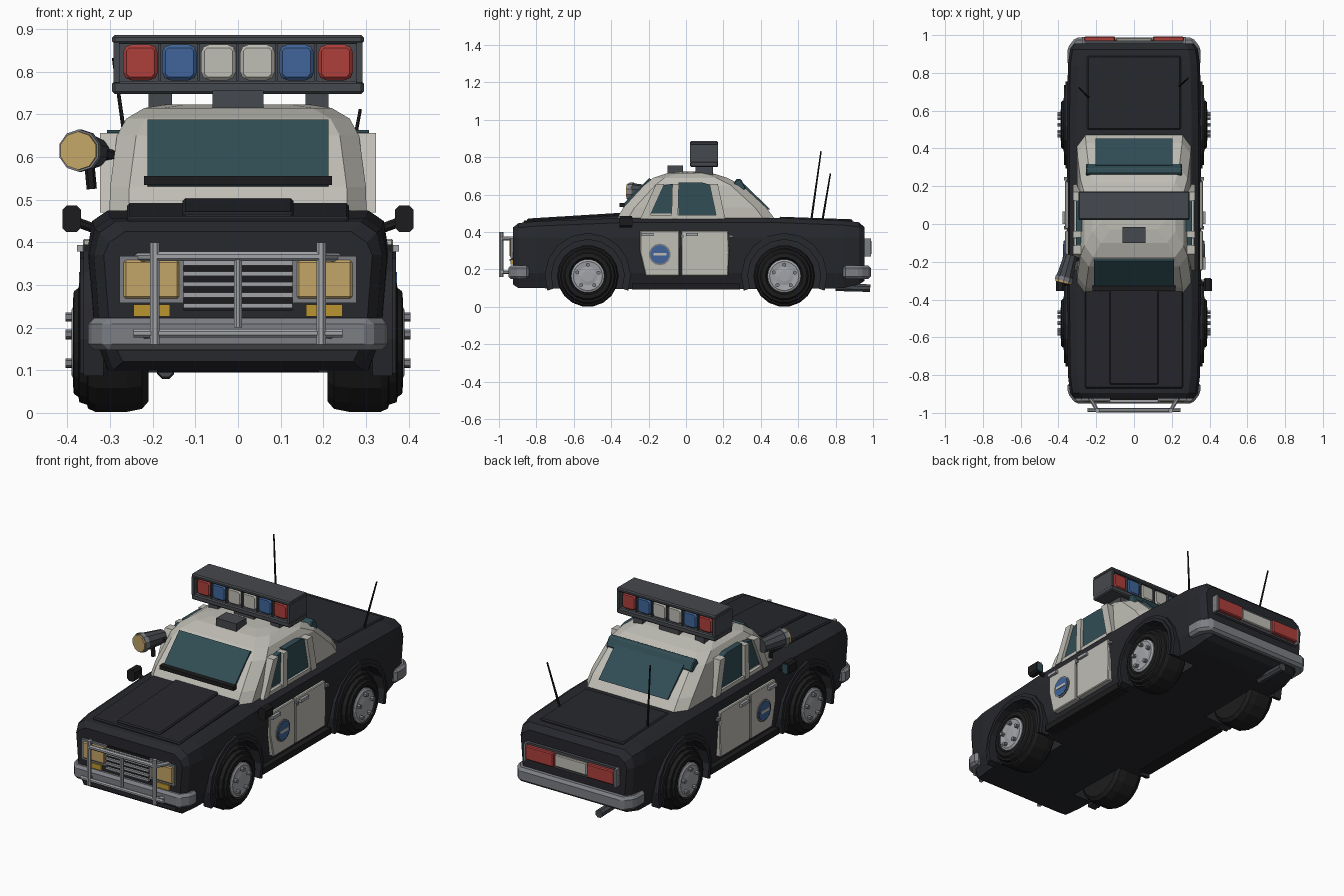
import bpy, bmesh, math
from mathutils import Vector

if "Cube" in bpy.data.objects:
    bpy.data.objects.remove(bpy.data.objects["Cube"])


def mat(name, r, g, b):
    m = bpy.data.materials.new(name)
    m.diffuse_color = (r, g, b, 1)
    m.use_nodes = True
    m.node_tree.nodes["Principled BSDF"].inputs["Base Color"].default_value = m.diffuse_color
    return m


BLACK = mat("black_paint", .02, .021, .026)
RUBBER = mat("rubber", .012, .012, .013)
WHITE = mat("white_paint", .52, .51, .46)
GLASS = mat("glass", .03, .075, .09)
DARK = mat("dark_grey", .06, .065, .075)
STEEL = mat("steel", .2, .21, .23)
CHROME = mat("light_steel", .36, .37, .39)
RED = mat("red", .42, .05, .045)
BLUE = mat("blue", .05, .13, .32)
YELLOW = mat("lens_yellow", .55, .38, .14)
AMBER = mat("amber", .5, .3, .03)


def loft(name, rings, m, bevel=0):
    """Skin closed rings of points and cap both ends."""
    bm = bmesh.new()
    vs = [[bm.verts.new(p) for p in r] for r in rings]
    n = len(vs[0])
    for a, b in zip(vs, vs[1:]):
        for i in range(n):
            j = (i + 1) % n
            bm.faces.new((a[i], a[j], b[j], b[i]))
    bm.faces.new(vs[0])
    bm.faces.new(vs[-1])
    bmesh.ops.recalc_face_normals(bm, faces=bm.faces)
    me = bpy.data.meshes.new(name)
    bm.to_mesh(me)
    bm.free()
    ob = bpy.data.objects.new(name, me)
    bpy.context.collection.objects.link(ob)
    me.materials.append(m)
    if bevel:
        mod = ob.modifiers.new("bevel", "BEVEL")
        mod.width, mod.segments = bevel, 1
    return ob


def prism(name, pts, a, b, axis, m, bevel=0):
    """Extrude a 2D outline along axis 0 (y,z), 1 (x,z) or 2 (x,y)."""
    def ring(t):
        return [[*p[:axis], t, *p[axis:]] for p in pts]
    return loft(name, [ring(a), ring(b)], m, bevel)


def box(name, x, y, z, m, bevel=0):
    return prism(name, [(x[0], y[0]), (x[1], y[0]), (x[1], y[1]), (x[0], y[1])], *z, 2, m, bevel)


def rod(name, p, q, r, m, n=8, r2=None):
    p, q = Vector(p), Vector(q)
    rot = (q - p).to_track_quat('Z', 'Y')
    def ring(c, rad):
        return [c + rot @ Vector((rad * math.cos(t), rad * math.sin(t), 0))
                for t in (math.tau * (i + .5) / n for i in range(n))]
    return loft(name, [ring(p, r), ring(q, r if r2 is None else r2)], m)


def octagon(cx, cz, w, h, c):
    return [(cx + sx * (w - a), cz + sz * (h - b)) for sx, sz, a, b in
            ((1, 1, c, 0), (1, 1, 0, c), (1, -1, 0, c), (1, -1, c, 0),
             (-1, -1, c, 0), (-1, -1, 0, c), (-1, 1, 0, c), (-1, 1, c, 0))]


# Body shell: stations of y, half width, bottom, top
rings = []
for y, w, zb, zt in ((-.925, .315, .12, .425), (-.895, .338, .1, .448), (-.8, .35, .1, .457),
                     (-.35, .355, .095, .475), (.5, .355, .095, .475), (.84, .35, .1, .462),
                     (.925, .338, .12, .452), (.955, .315, .14, .425)):
    half = [(w - .045, zb), (w - .015, .18), (w, .37), (w - .013, zt - .025), (w - .05, zt)]
    rings.append([(x, y, z) for x, z in half] + [(-x, y, z) for x, z in reversed(half)])
body = loft("body", rings, BLACK)

# Wheels, wheel wells and arch flares
for s in (-1, 1):
    for y, end in ((-.525, "front"), (.525, "rear")):
        cut = rod("wheel_well_cutter", (s * .19, y, .165), (s * .5, y, .165), .197, BLACK, 20)
        cut.hide_render = True
        cut.hide_set(True)
        mod = body.modifiers.new("well", "BOOLEAN")
        mod.operation, mod.object, mod.solver = "DIFFERENCE", cut, "EXACT"

        def ring(x, r, n=18):
            return [(s * x, y + r * math.cos(math.tau * i / n), .165 + r * math.sin(math.tau * i / n))
                    for i in range(n)]
        loft(end + "_tyre", [ring(*p) for p in
             ((.21, .1), (.21, .14), (.225, .158), (.26, .165), (.335, .165), (.352, .157),
              (.354, .148), (.372, .142), (.374, .13), (.385, .122), (.387, .1), (.375, .092))], RUBBER)
        loft(end + "_hubcap", [ring(.36, .09), ring(.384, .09), ring(.39, .078), ring(.386, .05),
                               ring(.39, .03)], CHROME)
        for k in range(5):
            t = math.tau * k / 5 + .3
            c = (y + .06 * math.cos(t), .165 + .06 * math.sin(t))
            rod("lug_nut", (s * .38, *c), (s * .405, *c), .011, STEEL, 6)
        arc = [math.radians(-20 + 22 * i) for i in range(11)]
        for r0, r1, x in ((.195, .212, .37), (.21, .23, .362)):
            pts = [(y + r1 * math.cos(t), .165 + r1 * math.sin(t)) for t in arc]
            pts += [(y + r0 * math.cos(t), .165 + r0 * math.sin(t)) for t in reversed(arc)]
            prism(end + "_arch_flare", pts, s * .315, s * x, 0, BLACK)

# Hood and trunk panels
prism("hood", [(-.87, .44), (-.87, .461), (-.32, .495), (-.32, .45)], -.26, .26, 0, BLACK, .006)
prism("hood_bulge", [(-.85, .45), (-.85, .472), (-.33, .504), (-.33, .45)], -.13, .13, 0, BLACK, .006)
prism("trunk_lid", [(.5, .45), (.5, .482), (.89, .468), (.89, .44)], -.248, .248, 0, BLACK, .006)

# Cabin: levels of z, front y, rear y, half width
rings = []
for z, f, b, w in ((.45, -.385, .49, .302), (.53, -.335, .43, .3), (.65, -.225, .3, .284),
                   (.69, -.175, .22, .262), (.715, -.1, .14, .22), (.723, -.03, .07, .17)):
    c, d = .045, .06
    rings.append([(w - c, f, z), (w, f + d, z), (w, b - d, z), (w - c, b, z),
                  (c - w, b, z), (-w, b - d, z), (-w, f + d, z), (c - w, f, z)])
loft("cabin", rings, WHITE)

# Windows, wiper cowl and rear visor
prism("windshield", [(-.344, .54), (-.334, .53), (-.185, .68), (-.197, .688)], -.212, .212, 0, GLASS)
prism("rear_window", [(.452, .52), (.425, .52), (.29, .64), (.312, .655)], -.205, .205, 0, GLASS)
box("wiper_cowl", (-.22, .22), (-.355, -.325), (.535, .556), RUBBER)
prism("rear_visor", [(.25, .65), (.27, .685), (.295, .682), (.32, .635), (.305, .62)],
      -.255, .255, 0, GLASS, .005)
for s in (-1, 1):
    prism("front_side_window", [(-.205, .5), (-.07, .5), (-.07, .658), (-.13, .65)], s * .26, s * .307, 0, GLASS)
    prism("rear_side_window", [(-.04, .49), (.195, .49), (.14, .65), (.09, .664), (-.04, .664)],
          s * .26, s * .307, 0, GLASS)
    for y0, y1, w in ((-.245, -.16, .045), (-.078, -.073, .035), (.165, .125, .045)):
        prism("window_pillar", [(y0, .47), (y0 + w, .47), (y1 + w, .657), (y1, .657)],
              s * .265, s * .324, 0, WHITE)
    prism("window_sill", [(-.24, .47), (.2, .47), (.195, .49), (-.235, .49)], s * .28, s * .318, 0, WHITE)

    # Doors, handles and badge
    prism("front_door", [(-.245, .29), (-.215, .165), (-.035, .165), (-.035, .408), (-.245, .408)],
          s * .32, s * .364, 0, WHITE, .004)
    prism("rear_door", [(-.025, .165), (.225, .165), (.23, .29), (.225, .408), (-.025, .408)],
          s * .32, s * .364, 0, WHITE, .004)
    for y in (-.24, .0):
        box("door_handle", sorted((s * .35, s * .378)), (y, y + .065), (.378, .394), CHROME)
    for y in (-.03, .23):
        box("door_hinge", sorted((s * .35, s * .37)), (y, y + .02), (.37, .385), STEEL)
    rod("badge_rim", (s * .35, -.14, .28), (s * .369, -.14, .28), .058, STEEL, 14)
    rod("badge", (s * .35, -.14, .28), (s * .373, -.14, .28), .05, BLUE, 14)
    box("badge_stripe", sorted((s * .36, s * .376)), (-.175, -.105), (.274, .288), WHITE)
    box("rocker_panel", sorted((s * .28, s * .35)), (-.29, .29), (.092, .125), RUBBER)

    # Wing mirrors
    rod("mirror_arm", (s * .33, -.31, .43), (s * .385, -.32, .45), .012, RUBBER)
    prism("mirror", octagon(s * .39, .455, .022, .031, .01), -.355, -.29, 1, RUBBER)
    prism("mirror_glass", octagon(s * .39, .455, .017, .025, .008), -.295, -.285, 1, GLASS)

    # Headlights, indicators and tail lights
    x = sorted((s * .128, s * .278))
    box("headlight_frame", x, (-.937, -.88), (.258, .368), STEEL)
    box("headlight", (x[0] + .01, x[1] - .01), (-.943, -.89), (.268, .358), YELLOW, .005)
    box("indicator", sorted((s * .16, s * .245)), (-.937, -.88), (.226, .254), AMBER)
    box("tail_light", sorted((s * .1, s * .265)), (.93, .992), (.28, .355), RED, .005)
    box("tail_light_end", sorted((s * .263, s * .275)), (.93, .99), (.27, .365), STEEL)

    # Crash bar sides
    rod("crash_bar_upright", (s * .195, -.988, .16), (s * .195, -.988, .4), .012, CHROME)
    for z in (.365, .185):
        rod("crash_bar_stay", (s * .195, -.985, z), (s * .245, -.9, z), .011, CHROME)

# Grille and tail panel
box("grille_back", (-.128, .128), (-.932, -.88), (.24, .368), RUBBER)
for k in range(5):
    box("grille_slat", (-.128, .128), (-.944, -.9), (.246 + k * .025, .257 + k * .025), CHROME)
box("tail_panel", (-.275, .275), (.92, .972), (.27, .365), DARK)
box("number_plate", (-.095, .095), (.93, .984), (.285, .35), WHITE, .004)

# Crash bar cross pieces
rod("crash_bar_top", (-.195, -.988, .367), (.195, -.988, .367), .012, CHROME)
rod("crash_bar_bottom", (-.245, -.985, .187), (.245, -.985, .187), .011, CHROME)
rod("crash_bar_middle", (0, -.988, .2), (0, -.988, .36), .01, CHROME)

# Bumpers
for name, f, y in (("front_bumper", -1, .95), ("rear_bumper", 1, .988)):
    outline = [(.352, .84), (.352, y - .055), (.31, y), (-.31, y), (-.352, y - .055), (-.352, .84)]
    prism(name, [(x, f * v) for x, v in outline], .148, .222, 2, STEEL, .014)
rod("exhaust_pipe", (-.17, .8, .105), (-.17, .985, .1), .022, DARK)

# Light bar
for name, z0, z1 in (("light_bar_base", .748, .778), ("light_bar_top", .865, .886)):
    box(name, (-.295, .295), (.022, .172), (z0, z1), DARK, .006)
for s in (-1, 1):
    prism("light_bar_end", octagon(.097, .822, .075, .062, .015), s * .278, s * .292, 0, DARK)
box("light_bar_core", (-.28, .28), (.07, .125), (.77, .87), DARK)
for k, m in enumerate((RED, BLUE, WHITE, WHITE, BLUE, RED)):
    cx = (k - 2.5) * .0915
    prism("lamp", octagon(cx, .822, .041, .042, .012), .03, .165, 1, m, .008)
    if k:
        box("lamp_divider", (cx - .049, cx - .043), (.03, .165), (.77, .87), DARK)
for x0, x1 in ((-.21, -.155), (-.06, .06), (.158, .212)):
    box("light_bar_foot", (x0, x1), (.05, .145), (.69, .755), DARK)
box("roof_box", (-.06, .06), (-.1, -.015), (.7, .756), DARK)

# Spotlight on the left pillar
rod("spotlight_body", (-.368, -.285, .615), (-.335, -.165, .61), .046, DARK, 10, .036)
rod("spotlight_rim", (-.373, -.302, .615), (-.367, -.28, .615), .05, STEEL, 10)
rod("spotlight_lens", (-.375, -.312, .615), (-.371, -.295, .615), .045, YELLOW, 10)
rod("spotlight_handle", (-.35, -.23, .6), (-.343, -.23, .525), .012, RUBBER, 6)
rod("spotlight_mount", (-.34, -.21, .61), (-.27, -.16, .6), .014, RUBBER, 6)

# Antennas
rod("tall_antenna", (-.24, .67, .465), (-.292, .722, .832), .006, RUBBER, 6, .004)
rod("short_antenna", (.24, .73, .465), (.287, .772, .712), .006, RUBBER, 6, .004)
